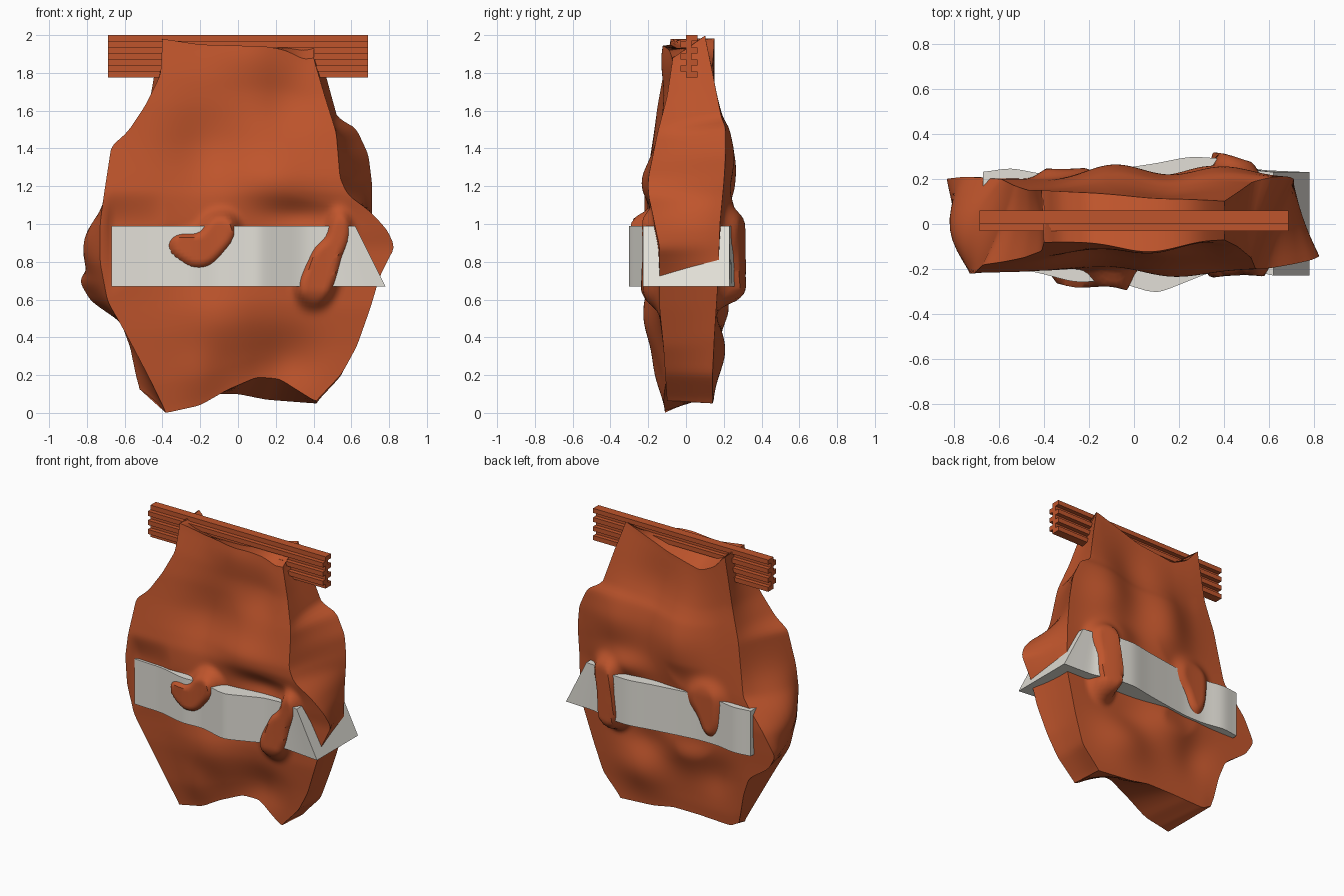
import bpy, bmesh, math

cube = bpy.data.objects.get("Cube")
if cube:
    bpy.data.objects.remove(cube, do_unlink=True)


def make_material(name, rgb):
    mat = bpy.data.materials.new(name)
    mat.use_nodes = True
    mat.diffuse_color = (*rgb, 1)
    mat.node_tree.nodes["Principled BSDF"].inputs["Base Color"].default_value = (*rgb, 1)
    return mat


ORANGE = make_material("burnt_orange", (0.52, 0.09, 0.025))
GREY = make_material("warm_light_grey", (0.76, 0.74, 0.68))


def make_object(name, verts, faces, mat, smooth_angle=None):
    bm = bmesh.new()
    points = [bm.verts.new(v) for v in verts]
    for face in faces:
        bm.faces.new([points[i] for i in face])
    bmesh.ops.recalc_face_normals(bm, faces=bm.faces)
    mesh = bpy.data.meshes.new(name)
    bm.to_mesh(mesh)
    bm.free()
    mesh.materials.append(mat)
    obj = bpy.data.objects.new(name, mesh)
    bpy.context.collection.objects.link(obj)
    if smooth_angle:
        bpy.ops.object.select_all(action="DESELECT")
        bpy.context.view_layer.objects.active = obj
        obj.select_set(True)
        bpy.ops.object.shade_smooth_by_angle(angle=math.radians(smooth_angle))
    return obj


def lerp(a, b, t):
    return a + (b - a) * t


def smooth(v):
    v = max(0.0, min(1.0, v))
    return v * v * (3 - 2 * v)


def sample(table, key, column=1):
    """Read a table given in hundredths at the key, along straight lines."""
    key *= 100
    if key <= table[0][0]:
        return table[0][column] / 100
    for a, b in zip(table, table[1:]):
        if key <= b[0]:
            return lerp(a[column], b[column], (key - a[0]) / (b[0] - a[0])) / 100
    return table[-1][column] / 100


def soft(table, key, column=1, r=0.025):
    return sum(sample(table, key + d * r, column) for d in (-1, 0, 0, 1)) / 4


def bump(x, z, cx, cz, rx, rz):
    return math.exp(-((x - cx) / rx) ** 2 - ((z - cz) / rz) ** 2)


# Corner rails of the bag: height, x, y
FRONT_LEFT = [(5, -38, -11), (20, -46, -14), (45, -60, -17), (60, -69, -18), (80, -73, -20),
              (100, -73, -22), (115, -71, -22), (140, -67, -18), (146, -59, -17),
              (160, -49, -15), (175, -41, -12), (192, -40, -8)]
BACK_LEFT = [(5, -52, 15), (13, -54, 16), (30, -57, 17), (45, -62, 18), (57, -78, 19), (68, -84, 20),
             (84, -75, 21), (104, -59, 20), (140, -53, 17), (160, -47, 15), (192, -41, 15)]
FRONT_RIGHT = [(5, 41, -10), (20, 55, -11), (35, 63, -12), (55, 70, -14), (72, 75, -14), (88, 83, -14),
               (97, 79, -16), (107, 70, -18), (116, 58, -20), (125, 54, -20), (150, 52, -15),
               (170, 46, -10), (192, 40, -7)]
BACK_RIGHT = [(5, 41, 14), (20, 55, 14), (40, 62, 15), (70, 71, 17), (100, 71, 18), (120, 71, 20),
              (135, 69, 21), (149, 62, 21), (152, 53, 19), (175, 46, 14), (192, 40, 10)]

# Hem heights across the bag: x, z
FRONT_HEM = [(-38, 0), (-20, 4), (-6, 12), (10, 19), (22, 18), (41, 6)]
BACK_HEM = [(-52, 13), (-46, 9), (-20, 10), (0, 10), (15, 7), (41, 5)]
FRONT_TOP = [(-40, 198), (-20, 195), (15, 194), (25, 192), (35, 187), (40, 188)]
BACK_TOP = [(-41, 199), (-33, 189), (-21, 183), (6, 188), (40, 200)]

# Band outlines: x, distance from the middle
FRONT_BAND = [(-67, 20), (-45, 21), (-26, 26), (-10, 25), (10, 31), (25, 25), (35, 21), (50, 20), (78, 23)]
BACK_BAND = [(-67, 23), (-55, 25), (-40, 22), (-25, 22), (-10, 24), (10, 27), (25, 30), (40, 29),
             (55, 24), (78, 23)]

# Crumples: x, z, width, height, outward depth
FRONT_BUMPS = [(-.1, .5, .25, .22, .07), (.2, 1.23, .22, .12, .04), (-.17, 1.4, .22, .25, -.07),
               (.35, 1.05, .2, .08, -.05), (.27, 1.64, .14, .16, -.04), (.08, 1.92, .2, .18, .05),
               (.28, .28, .18, .16, -.06), (-.22, .2, .12, .15, .03)]
BACK_BUMPS = [(-.1, 1.3, .2, .28, .08), (.42, 1.35, .2, .22, .07), (.36, 1.05, .18, .1, .07),
              (.15, 1.65, .18, .2, -.03), (-.15, .58, .22, .16, .06), (-.38, .42, .15, .15, -.04),
              (.25, .32, .22, .16, .06), (.2, .54, .2, .1, -.02)]

# Places where the bag folds over the band: x, z, width, height
FRONT_FOLDS = [(-.21, .85, .12, .1), (-.3, .89, .06, .05), (-.09, .97, .09, .1), (.4, .66, .09, .12),
               (.46, .8, .08, .12), (.54, .97, .06, .12)]
BACK_FOLDS = [(-.3, .98, .13, .14), (-.34, .82, .06, .1), (.42, .68, .08, .12), (.43, .8, .08, .14),
              (.46, .97, .1, .12)]

LOW, HIGH, COLUMNS, ROWS, GUSSET = 0.05, 1.92, 72, 100, 8
BAND_BOTTOM, BAND_TOP = 0.67, 0.99


def sheet_point(side, u, t):
    """Point on the front (side -1) or back (side 1) sheet of the bag."""
    front = side < 0
    left, right = (FRONT_LEFT, FRONT_RIGHT) if front else (BACK_LEFT, BACK_RIGHT)
    hem, top = (FRONT_HEM, FRONT_TOP) if front else (BACK_HEM, BACK_TOP)
    z = lerp(LOW, HIGH, t)
    x = lerp(soft(left, z, 1), soft(right, z, 1), u)
    depth = side * lerp(soft(left, z, 2), soft(right, z, 2), u)
    z += (soft(hem, x) - LOW) * (1 - t) ** 4 + (soft(top, x) - HIGH) * t ** 4
    edge = max(0.0, math.sin(math.pi * u)) ** 0.6
    for *place, amount in FRONT_BUMPS if front else BACK_BUMPS:
        depth += edge * amount * bump(x, z, *place)
    # keep the sheet inside the band, except where it folds over
    fold = sum(bump(x, z, *f) for f in (FRONT_FOLDS if front else BACK_FOLDS))
    band = soft(FRONT_BAND if front else BACK_BAND, x, r=.04)
    wrapped = lerp(min(depth, band - .018), max(depth, band + .025), smooth((fold - .1) / .65))
    weight = smooth((z - BAND_BOTTOM + .2) / .19) * smooth((BAND_TOP + .2 - z) / .19)
    weight *= smooth((x + .72) / .07) * smooth((.77 - x) / .12)
    return x, side * lerp(depth, wrapped, weight), z


def gusset_points(a, b, side):
    """Side strip between two sheet edges: slightly pinched, swelling out on the wide left side."""
    points = []
    for k in range(1, GUSSET + 1):
        f = k / (GUSSET + 1)
        x, y, z = (lerp(p, q, f) for p, q in zip(a, b))
        swell = .115 * math.exp(-((z - .94) / .2) ** 2) if side < 0 else 0
        points.append((x + side * (swell - .012) * math.sin(math.pi * f), y, z))
    return points


# Crumpled bag
verts, faces = [], []
for j in range(ROWS + 1):
    t = j / ROWS
    front = [sheet_point(-1, i / COLUMNS, t) for i in range(COLUMNS + 1)]
    back = [sheet_point(1, 1 - i / COLUMNS, t) for i in range(COLUMNS + 1)]
    verts += front + gusset_points(front[-1], back[0], 1)
    verts += back + gusset_points(back[-1], front[0], -1)
ring = 2 * (COLUMNS + 1 + GUSSET)
for j in range(ROWS):
    for i in range(ring):
        a, b = j * ring + i, j * ring + (i + 1) % ring
        faces.append((a, b, b + ring, a + ring))
back_end = 2 * COLUMNS + GUSSET + 1
for base in (0, ROWS * ring):
    for i in range(COLUMNS):
        faces.append([base + k for k in (i, i + 1, back_end - i - 1, back_end - i)])
    faces.append([base + k for k in range(COLUMNS, COLUMNS + GUSSET + 2)])
    faces.append([base + k % ring for k in range(back_end, ring + 1)])
make_object("crumpled_bag", verts, faces, ORANGE, 45)

# Band around the bag, its right end slanting in towards the top
steps = 58
xs = [lerp(-.67, .78, i / steps) for i in range(steps + 1)]
outline = [(x, -soft(FRONT_BAND, x, r=.04)) for x in xs]
outline += [(x, soft(BACK_BAND, x, r=.04)) for x in reversed(xs)]
count = len(outline)
verts = [(x, y, BAND_BOTTOM) for x, y in outline]
verts += [(x if x < .5 else .5 + (x - .5) * .43, y, BAND_TOP) for x, y in outline]
faces = [(i, (i + 1) % count, (i + 1) % count + count, i + count) for i in range(count)]
for base in (0, count):
    faces += [[base + k for k in (i, i + 1, count - i - 2, count - i - 1)] for i in range(steps)]
make_object("label_band", verts, faces, GREY, 35)

# Pleated seal strip along the top
slabs, strip_top, strip_bottom, half = 7, 2.0, 1.775, 0.687
near, far = [], []
for k in range(slabs):
    shift = 0.03 * (k % 2)
    for edge in (k, k + 1):
        z = lerp(strip_top, strip_bottom, edge / slabs)
        near.append((-shift, z))
        far.append((.06 - shift, z))
profile = near + far[::-1]
count = len(profile)
verts = [(x, y, z) for x in (-half, half) for y, z in profile]
faces = [(i, (i + 1) % count, (i + 1) % count + count, i + count) for i in range(count)]
faces += [list(range(count)), list(range(count, 2 * count))]
make_object("top_seal", verts, faces, ORANGE)
